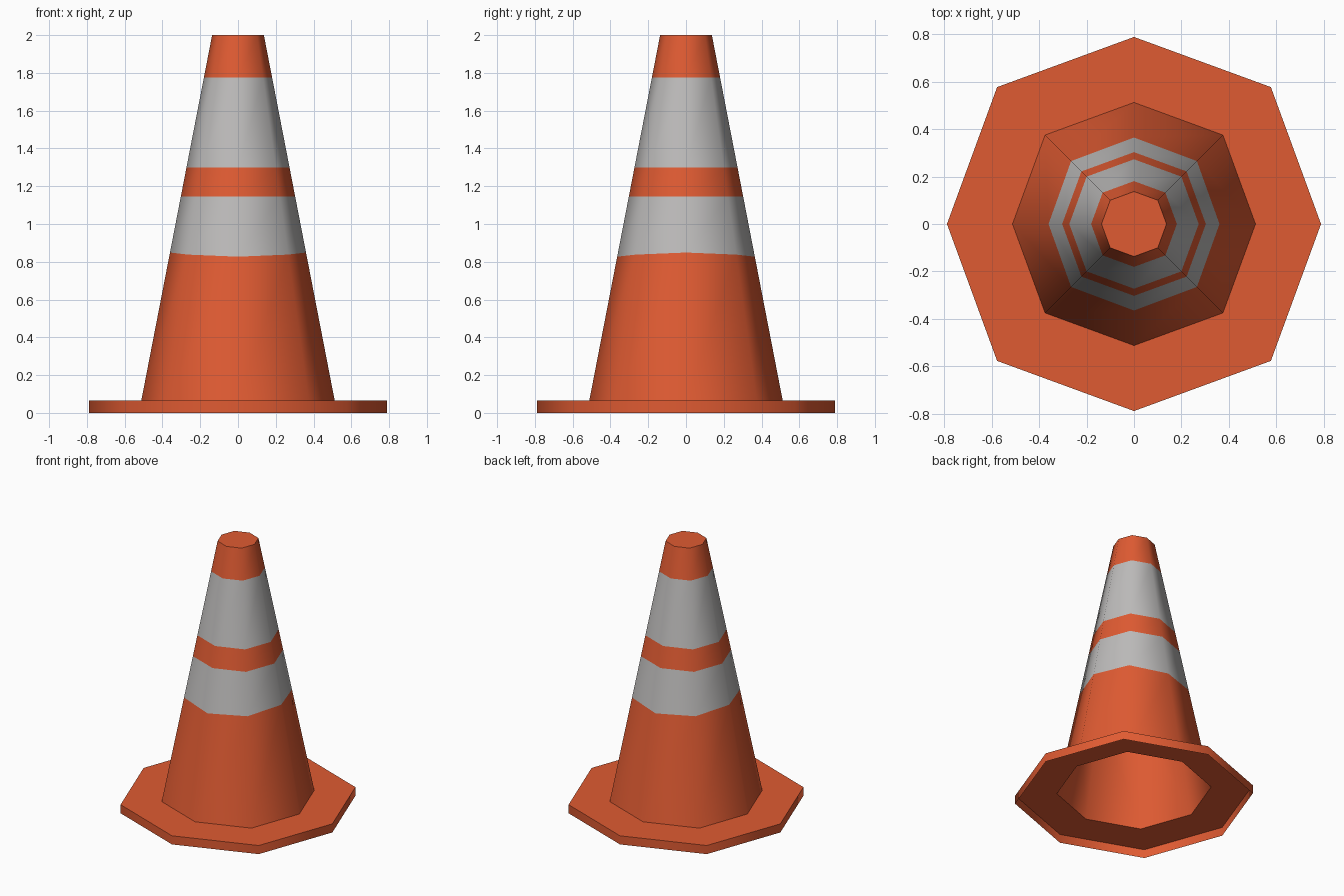
import bpy
import bmesh
import math

if "Cube" in bpy.data.objects:
    bpy.data.objects.remove(bpy.data.objects["Cube"])


def material(name, rgb):
    m = bpy.data.materials.new(name)
    m.diffuse_color = (*rgb, 1.0)
    m.use_nodes = True
    m.node_tree.nodes["Principled BSDF"].inputs["Base Color"].default_value = m.diffuse_color
    return m


orange = material("orange", (0.74, 0.104, 0.032))
grey = material("reflective grey", (0.51, 0.50, 0.495))

BASE_Z, TOP_Z = 0.065, 2.0
BASE_R, TOP_R = 0.512, 0.137


def ring(bm, radius_z):
    """Eight-sided ring; diagonal corners sit slightly further out."""
    verts = []
    for i in range(8):
        a = i * math.pi / 4
        r, z = radius_z(a)
        r *= 1.035 if i % 2 else 1.0
        verts.append(bm.verts.new((r * math.cos(a), r * math.sin(a), z)))
    return verts


def cone_ring(z0, tilt=0.0):
    """Ring on the cone's slope, with a slight wave for the hand-laid band edge."""
    def f(a):
        z = z0 + tilt * math.cos(2 * a)
        t = (z - BASE_Z) / (TOP_Z - BASE_Z)
        return BASE_R + (TOP_R - BASE_R) * t, z
    return f


# One thin sheet: base rim, base top, cone with bands; open underneath
profile = [
    (lambda a: (0.788, 0.0), 0),
    (lambda a: (0.788, BASE_Z), 0),
    (cone_ring(BASE_Z), 0),
    (cone_ring(0.838, 0.011), 1),   # lower band
    (cone_ring(1.145), 0),
    (cone_ring(1.30), 1),           # upper band
    (cone_ring(1.775), 0),
    (cone_ring(TOP_Z), 0),
]

bm = bmesh.new()
rings = [ring(bm, f) for f, _ in profile]
for k in range(len(rings) - 1):
    lo, hi = rings[k], rings[k + 1]
    for i in range(8):
        j = (i + 1) % 8
        face = bm.faces.new((lo[i], lo[j], hi[j], hi[i]))
        face.material_index = profile[k][1]
# Closed flat tip
bm.faces.new(rings[-1])

mesh = bpy.data.meshes.new("traffic_cone")
bm.to_mesh(mesh)
bm.free()
mesh.materials.append(orange)
mesh.materials.append(grey)
cone = bpy.data.objects.new("traffic_cone", mesh)
bpy.context.collection.objects.link(cone)

# Smooth round the sides, crisp at rim, foot and tip
bpy.context.view_layer.objects.active = cone
cone.select_set(True)
bpy.ops.object.shade_smooth_by_angle(angle=math.radians(60))
